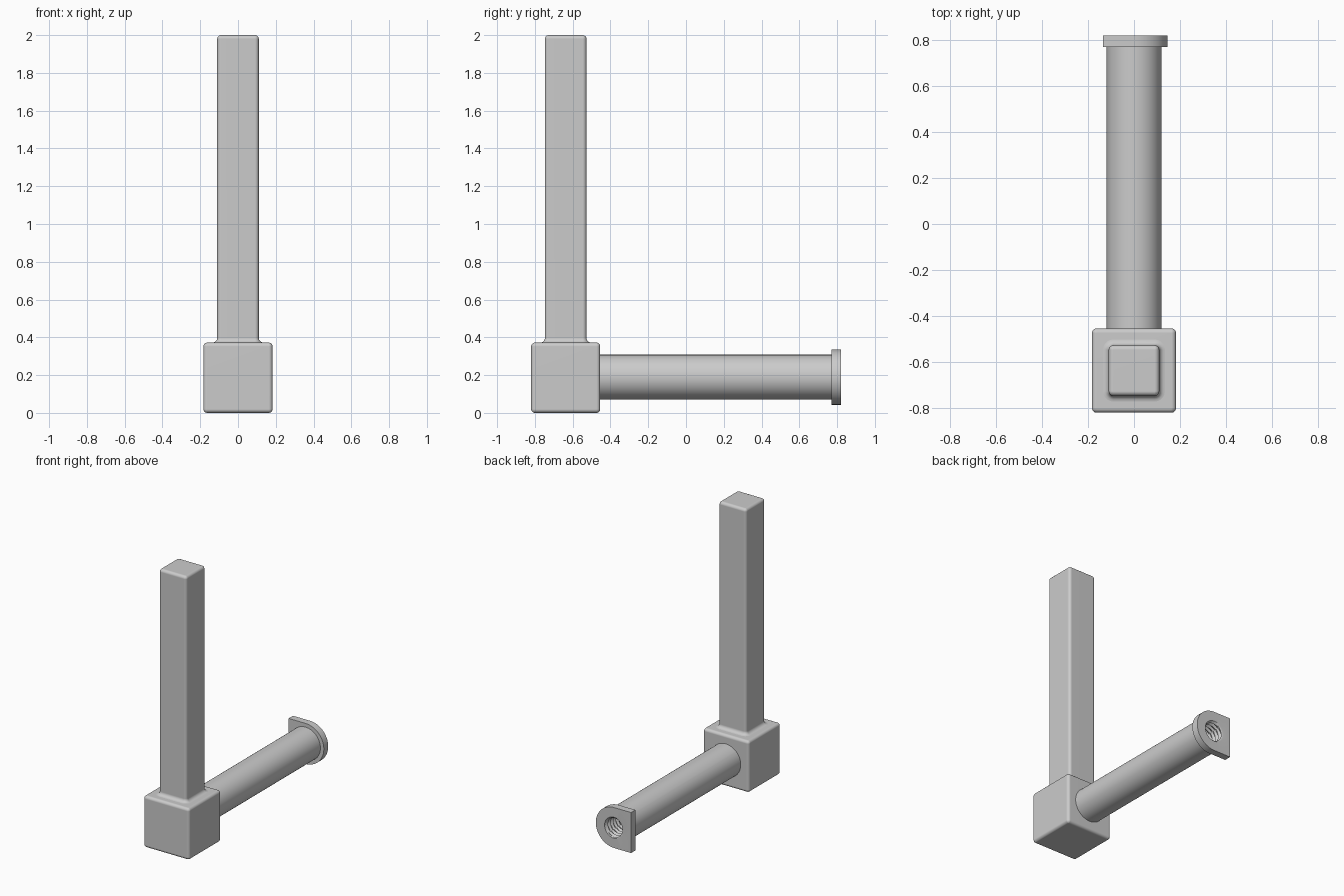
import bpy, bmesh, math

if "Cube" in bpy.data.objects:
    bpy.data.objects.remove(bpy.data.objects["Cube"], do_unlink=True)

# Single material
grey = bpy.data.materials.new("light grey")
grey.use_nodes = True
colour = (0.6, 0.6, 0.6, 1)
grey.diffuse_color = colour
grey.node_tree.nodes["Principled BSDF"].inputs["Base Color"].default_value = colour


def skin(name, loops):
    """Closed solid through a stack of equally sized loops, capped at both ends."""
    bm = bmesh.new()
    rings = [[bm.verts.new(p) for p in loop] for loop in loops]
    for low, high in zip(rings, rings[1:]):
        n = len(low)
        for i in range(n):
            k = (i + 1) % n
            bm.faces.new((low[i], low[k], high[k], high[i]))
    bm.faces.new(rings[0][::-1])
    bm.faces.new(rings[-1])
    bmesh.ops.remove_doubles(bm, verts=bm.verts, dist=1e-5)
    bmesh.ops.recalc_face_normals(bm, faces=bm.faces)
    mesh = bpy.data.meshes.new(name)
    bm.to_mesh(mesh)
    bm.free()
    mesh.materials.append(grey)
    obj = bpy.data.objects.new(name, mesh)
    bpy.context.collection.objects.link(obj)
    bpy.ops.object.select_all(action="DESELECT")
    obj.select_set(True)
    bpy.context.view_layer.objects.active = obj
    bpy.ops.object.shade_smooth_by_angle(angle=math.radians(35))
    normals = obj.modifiers.new("flat face normals", "WEIGHTED_NORMAL")
    normals.keep_sharp = True
    return obj


SEG = 5
POST_Y = -0.637
quarter = [math.pi / 2 * i / SEG for i in range(SEG + 1)]


def rounded_square(core, radius, z):
    """Horizontal square loop whose corners are arcs around a core square."""
    points = []
    for side in range(4):
        mid = math.pi / 4 + side * math.pi / 2
        cx, cy = (core * math.copysign(1, f(mid)) for f in (math.cos, math.sin))
        for t in quarter:
            a = side * math.pi / 2 + t
            points.append((cx + radius * math.cos(a), POST_Y + cy + radius * math.sin(a), z))
    return points


# Base block, rounded on every edge
R, TOP = 0.02, 0.372
block = [rounded_square(0.163, R * math.sin(t), R - R * math.cos(t)) for t in quarter]
block += [rounded_square(0.163, R * math.cos(t), TOP - R + R * math.sin(t)) for t in quarter]
skin("base_block", block)

# Upright post: concave fillet at the foot, rounded top
FILLET = 0.025
post = [rounded_square(0.09, R + FILLET, TOP - 0.01)]
post += [rounded_square(0.09, R + FILLET * (1 - math.sin(t)), TOP + FILLET * (1 - math.cos(t)))
         for t in quarter]
post += [rounded_square(0.09, R * math.cos(t), 2 - R + R * math.sin(t)) for t in quarter]
skin("upright_post", post)

# Horizontal arm with D-shaped end flange and threaded bore
AXIS_Z, FLANGE_R, FLAT_X, END = 0.189, 0.146, 0.135, 0.82
corner = math.atan2(FLANGE_R, -FLAT_X)
angles = sorted([2 * math.pi * i / 64 for i in range(64)] + [corner, 2 * math.pi - corner])


def ring(radius_at, y):
    return [(radius_at(a) * math.cos(a), y, AXIS_Z + radius_at(a) * math.sin(a)) for a in angles]


def flange_radius(a):
    c, s = math.cos(a), abs(math.sin(a))
    if c >= 0:
        return FLANGE_R
    return min(FLANGE_R / max(s, 1e-6), FLAT_X / -c)


def pipe_radius(a):
    return 0.119


def bore_radius(a):
    return 0.076


PITCH, DEPTH, STEPS, TURNS = 0.03, 0.014, 4, 14


def thread_ring(step):
    def radius(a):
        phase = (step / STEPS + a / (2 * math.pi)) % 1
        return bore_radius(a) - DEPTH * (1 - abs(2 * phase - 1))
    return ring(radius, END - 0.006 - PITCH * step / STEPS)


arm = [ring(pipe_radius, -0.5), ring(pipe_radius, 0.77),
       ring(flange_radius, 0.77), ring(flange_radius, END),
       ring(bore_radius, END)]
arm += [thread_ring(s) for s in range(STEPS * TURNS)]
arm.append(ring(bore_radius, END - 0.01 - PITCH * TURNS))
skin("threaded_arm", arm)
